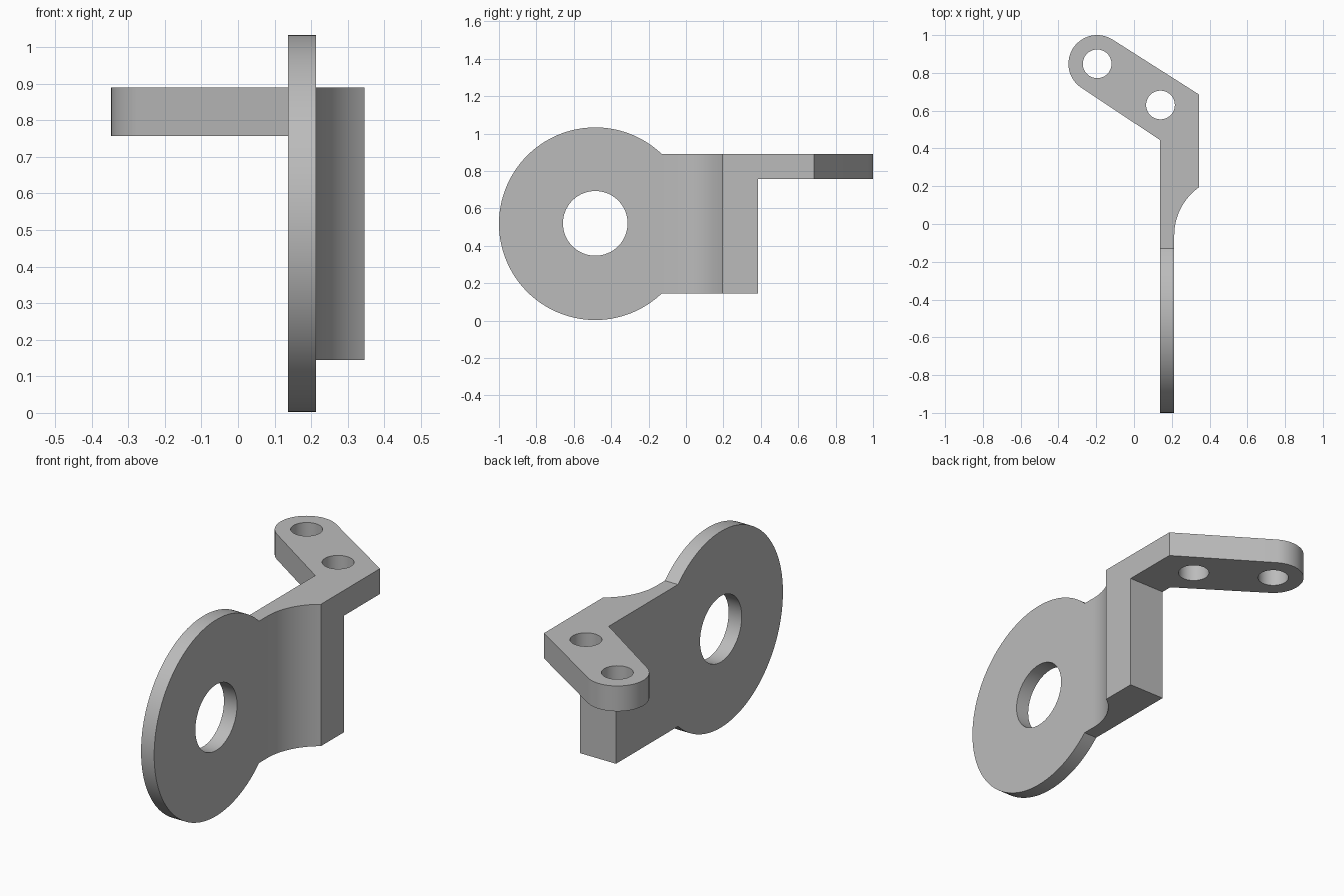
import bpy, bmesh
from math import radians, cos, sin, atan2, sqrt
from mathutils import Vector

cube = bpy.data.objects.get("Cube")
if cube:
    bpy.data.objects.remove(cube, do_unlink=True)

steel = bpy.data.materials.new("grey_metal")
steel.use_nodes = True
grey = (0.5, 0.5, 0.5, 1)
steel.diffuse_color = grey
steel.node_tree.nodes["Principled BSDF"].inputs["Base Color"].default_value = grey


def arc(centre, radius, start, end, steps):
    """Points along an arc, angles in radians."""
    angles = [start + (end - start) * i / steps for i in range(steps + 1)]
    return [(centre[0] + radius * cos(a), centre[1] + radius * sin(a)) for a in angles]


def circle(centre, radius, steps=64):
    return arc(centre, radius, 0, radians(360), steps)[:-1]


def extrude(name, outline, axis, low, high):
    """Extrude a closed outline along z (outline in x, y) or x (outline in y, z)."""
    place = (lambda p: (p[0], p[1], low)) if axis == "z" else (lambda p: (low, p[0], p[1]))
    step = Vector((0, 0, high - low)) if axis == "z" else Vector((high - low, 0, 0))
    bm = bmesh.new()
    face = bm.faces.new([bm.verts.new(place(p)) for p in outline])
    top = bmesh.ops.extrude_face_region(bm, geom=[face], use_keep_orig=True)["geom"]
    bmesh.ops.translate(bm, vec=step, verts=[v for v in top if isinstance(v, bmesh.types.BMVert)])
    bmesh.ops.recalc_face_normals(bm, faces=bm.faces)
    mesh = bpy.data.meshes.new(name)
    bm.to_mesh(mesh)
    bm.free()
    mesh.materials.append(steel)
    obj = bpy.data.objects.new(name, mesh)
    bpy.context.collection.objects.link(obj)
    return obj


def combine(target, tool, operation):
    """Apply a boolean and discard the tool."""
    mod = target.modifiers.new(operation, "BOOLEAN")
    mod.operation, mod.object, mod.solver = operation, tool, "EXACT"
    bpy.context.view_layer.objects.active = target
    bpy.ops.object.modifier_apply(modifier=mod.name)
    bpy.data.objects.remove(tool, do_unlink=True)


# Main dimensions
inner, plate, outer = 0.137, 0.213, 0.345
bottom, top, tab_bottom = 0.145, 0.89, 0.757
disc, disc_r = (-0.485, 0.518), 0.515
tip, tip_r = (-0.195, 0.848), 0.152

# Plan outline: thin plate, concave flare, thick web and angled rounded tab
flare_r, flare_y = 0.312, -0.06
flare_end = atan2(0.195 - flare_y, -sqrt(flare_r**2 - (0.195 - flare_y)**2))
plan = [(inner, -1.1), (plate, -1.1)]
plan += arc((plate + flare_r, flare_y), flare_r, radians(180), flare_end, 20)
plan += [(outer, 0.685)]
plan += arc(tip, tip_r, radians(57.5), radians(237.5), 40)
plan += [(inner, 0.445)]
bracket = extrude("bracket", plan, "z", -0.1, 1.2)

# Side outline: round disc running into the web, then the raised tab
half = atan2(top - disc[1], sqrt(disc_r**2 - (top - disc[1])**2))
low = atan2(disc[1] - bottom, sqrt(disc_r**2 - (disc[1] - bottom)**2))
side = arc(disc, disc_r, half, radians(360) - low, 96)
side += [(0.385, bottom), (0.385, tab_bottom), (1.1, tab_bottom), (1.1, top)]
combine(bracket, extrude("side_profile", side, "x", -0.6, 0.6), "INTERSECT")

# Large disc hole and the two tab holes
combine(bracket, extrude("disc_hole", circle((disc[0], 0.52), 0.173), "x", 0, 0.5), "DIFFERENCE")
for centre in (tip, (0.14, 0.63)):
    combine(bracket, extrude("tab_hole", circle(centre, 0.076, 48), "z", 0.5, 1.1), "DIFFERENCE")

bpy.ops.object.select_all(action="DESELECT")
bracket.select_set(True)
bpy.context.view_layer.objects.active = bracket
bpy.ops.object.shade_smooth_by_angle(angle=radians(25))
